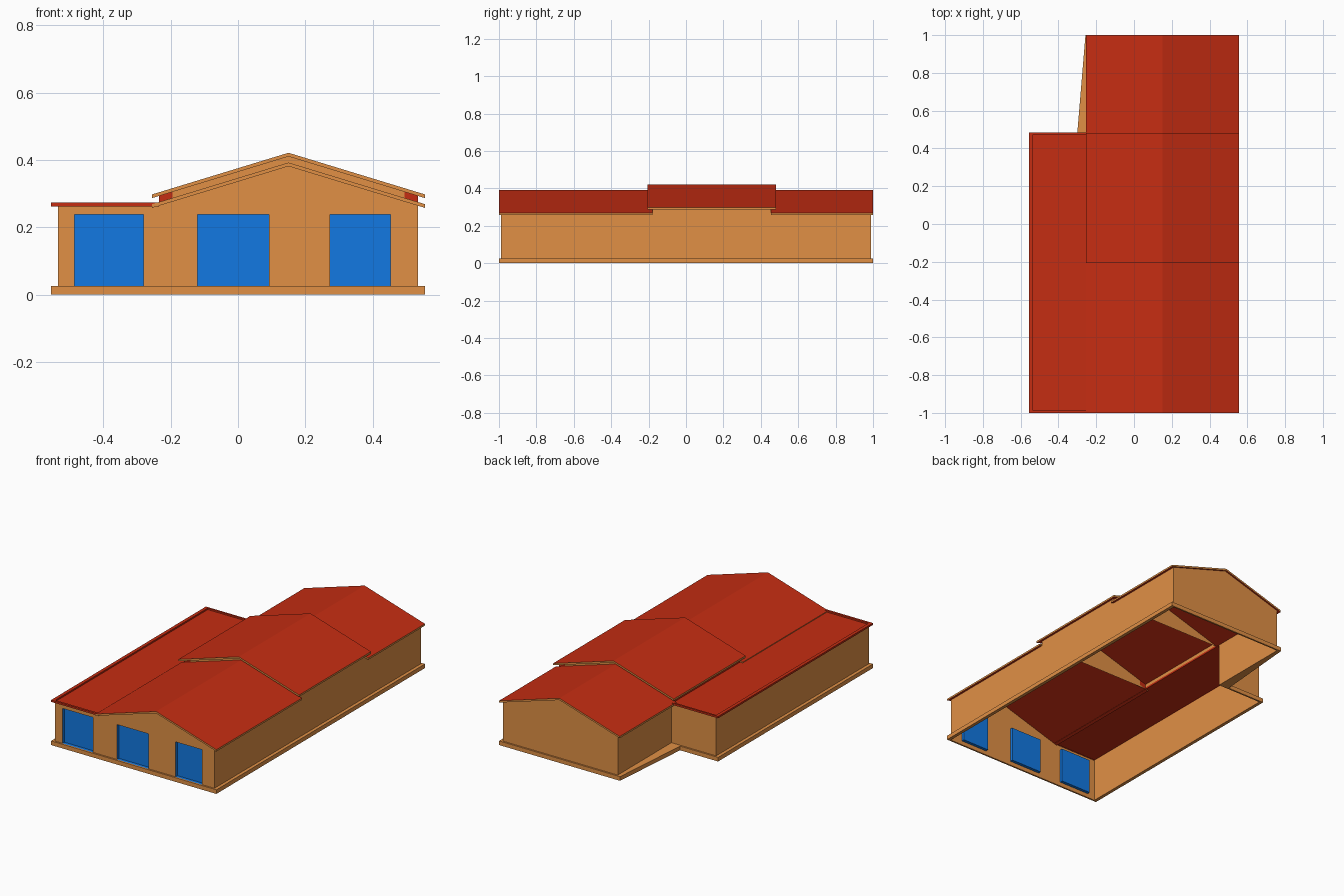
import bpy

if "Cube" in bpy.data.objects:
    bpy.data.objects.remove(bpy.data.objects["Cube"])


def material(name, color):
    m = bpy.data.materials.new(name)
    m.diffuse_color = (*color, 1)
    m.use_nodes = True
    m.node_tree.nodes["Principled BSDF"].inputs["Base Color"].default_value = m.diffuse_color
    return m


ORANGE = material("orange_plaster", (0.75, 0.28, 0.06))
RED = material("red_roofing", (0.56, 0.026, 0.006))
BLUE = material("blue_door", (0.006, 0.19, 0.76))


def build(name, verts, faces, mats, slots=None):
    me = bpy.data.meshes.new(name)
    me.from_pydata(verts, [], faces)
    for m in mats:
        me.materials.append(m)
    for i, s in enumerate(slots or []):
        me.polygons[i].material_index = s
    me.update()
    ob = bpy.data.objects.new(name, me)
    bpy.context.collection.objects.link(ob)
    return ob


def sheet(name, verts, mat):
    return build(name, verts, [list(range(len(verts)))], [mat])


def upright(name, profile, y, mat):
    """Flat wall in the xz plane at depth y."""
    return sheet(name, [(x, y, z) for x, z in profile], mat)


def side_wall(name, x, y0, y1, z0, z1):
    return sheet(name, [(x, y0, z0), (x, y1, z0), (x, y1, z1), (x, y0, z1)], ORANGE)


def ring(name, outer, inner, z0, z1, mat):
    """Closed band between two outlines with equal point counts."""
    n = len(outer)
    verts = [(x, y, z) for pts, z in ((outer, z0), (inner, z0), (outer, z1), (inner, z1))
             for x, y in pts]
    faces = []
    for i in range(n):
        j = (i + 1) % n
        faces += [(i, j, j + 2 * n, i + 2 * n), (j + n, i + n, i + 3 * n, j + 3 * n),
                  (i + 2 * n, j + 2 * n, j + 3 * n, i + 3 * n), (j, i, i + n, j + n)]
    return build(name, verts, faces, [mat])


RIDGE, HALF, WALL = 0.15, 0.405, 0.385   # ridge x, eave and wall half widths
SLOPE, THICK, RAISE = 0.305, 0.011, 0.029
APEX = 0.392                             # top of the lower roofs


def roof_z(x, lift=0.0):
    return APEX + lift - SLOPE * abs(x - RIDGE)


def gable_roof(name, y0, y1, lift):
    """Thin gabled slab, red on both faces with an orange rim."""
    top = [(x, roof_z(x, lift)) for x in (RIDGE - HALF, RIDGE, RIDGE + HALF)]
    prof = top + [(x, z - THICK) for x, z in reversed(top)]
    verts = [(x, y, z) for y in (y0, y1) for x, z in prof]
    faces = [(0, 1, 7, 6), (1, 2, 8, 7), (3, 4, 10, 9), (4, 5, 11, 10),
             (2, 3, 9, 8), (5, 0, 6, 11),
             (0, 5, 4, 1), (1, 4, 3, 2), (6, 7, 10, 11), (7, 8, 9, 10)]
    return build(name, verts, faces, [RED, ORANGE], [0] * 4 + [1] * 6)


# plinth: open ring around the L-shaped plan
plan = [(-.535, -.99), (.535, -.99), (.535, .99), (-.235, .99), (-.235, .475), (-.535, .475)]
ring("plinth",
     [(-.555, -1), (.555, -1), (.555, 1), (-.257, 1), (-.30, .485), (-.555, .485)],
     plan, 0, .025, ORANGE)

# front wall with three door openings
BASE, DOOR_TOP = .025, .237
EAVE = roof_z(.535) - THICK
PEAK = APEX - THICK
doors = [(-.485, -.28), (-.12, .092), (.273, .453)]
front = [(-.535, BASE)]
for a, b in doors:
    front += [(a, BASE), (a, DOOR_TOP), (b, DOOR_TOP), (b, BASE)]
front += [(.535, BASE), (.535, EAVE), (RIDGE, PEAK), (-.235, EAVE), (-.535, EAVE)]
upright("front_wall", front, -.99, ORANGE)

# recessed doors with reveals
for i, (a, b) in enumerate(doors):
    f, k = -.99, -.972
    v = [(x, y, z) for y in (f, k)
         for x, z in ((a, BASE), (a, DOOR_TOP), (b, DOOR_TOP), (b, BASE))]
    build(f"door_{i + 1}", v,
          [(4, 7, 6, 5), (0, 4, 5, 1), (1, 5, 6, 2), (2, 6, 7, 3), (0, 3, 7, 4)], [BLUE])

# remaining outer walls
upright("back_wall", [(.535, BASE), (-.235, BASE), (-.235, EAVE), (RIDGE, PEAK),
                      (.535, EAVE)], .99, ORANGE)
upright("wing_back_wall", [(-.235, BASE), (-.535, BASE), (-.535, EAVE), (-.235, EAVE)],
        .475, ORANGE)
side_wall("right_wall", .535, -.99, .99, BASE, EAVE)
side_wall("wing_left_wall", -.535, .475, -.99, BASE, EAVE)
side_wall("rear_left_wall", -.235, .99, .475, BASE, EAVE)

# lower and raised gable roofs
Y0, Y1 = -.18, .455
gable_roof("front_roof", -1, Y0, 0)
gable_roof("back_roof", Y1, 1, 0)
gable_roof("raised_roof", -.207, .482, RAISE)

# raised side walls and gables closing the steps between the roofs
for x, label in ((-.235, "left"), (.535, "right")):
    side_wall(f"raised_{label}_wall", x, Y0, Y1, EAVE, EAVE + RAISE)
for y, label in ((Y0 + .002, "front"), (Y1 - .002, "back")):
    upright(f"{label}_inner_gable",
            [(-.235, EAVE), (.535, EAVE), (RIDGE, PEAK)], y, ORANGE)
    for s, side in ((-1, "left"), (1, "right")):
        xe, xm = RIDGE + s * WALL, RIDGE + s * .345
        for x0, x1, mat, part in ((RIDGE, xm, ORANGE, "step"), (xm, xe, RED, "step_end")):
            low, high = -THICK, RAISE - THICK
            upright(f"{label}_{side}_{part}",
                    [(x0, roof_z(x0, low)), (x1, roof_z(x1, low)),
                     (x1, roof_z(x1, high)), (x0, roof_z(x0, high))], y, mat)

# flat wing roof with a raised rim
sheet("wing_roof", [(-.545, -.995, .264), (-.235, -.995, .264),
                    (-.235, .48, .264), (-.545, .48, .264)], RED)
ring("wing_roof_rim",
     [(-.555, -1), (-.235, -1), (-.235, .485), (-.555, .485)],
     [(-.535, -.987), (-.237, -.987), (-.237, .474), (-.535, .474)], .262, .273, RED)
